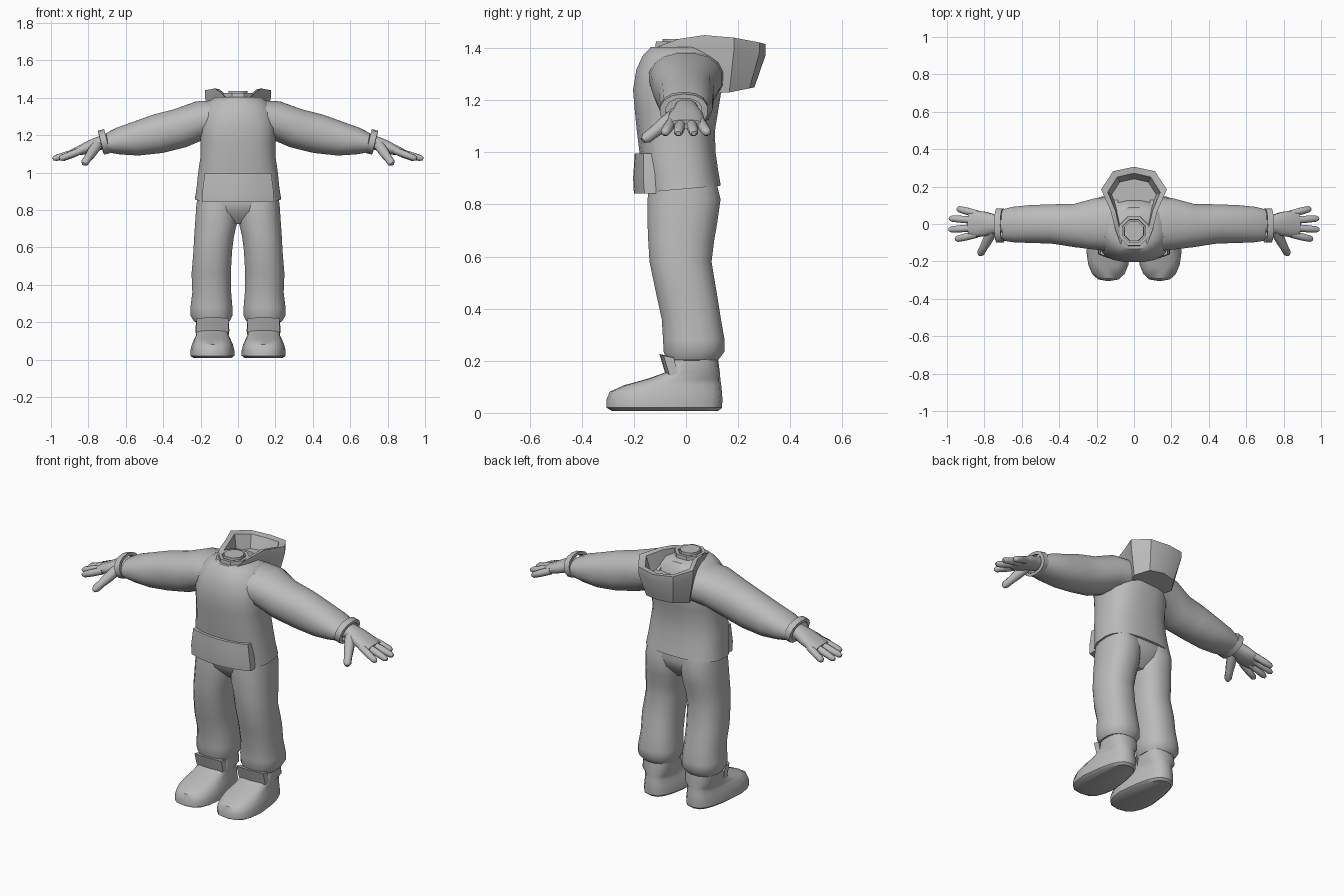
import bpy, bmesh, math
from mathutils import Vector

if "Cube" in bpy.data.objects:
    bpy.data.objects.remove(bpy.data.objects["Cube"])

cloth = bpy.data.materials.new("plain grey")
cloth.diffuse_color = (0.5, 0.5, 0.5, 1)
cloth.use_nodes = True
cloth.node_tree.nodes["Principled BSDF"].inputs["Base Color"].default_value = cloth.diffuse_color


def finish(name, bm, mirror=False, angle=42):
    bmesh.ops.recalc_face_normals(bm, faces=bm.faces)
    me = bpy.data.meshes.new(name)
    bm.to_mesh(me)
    bm.free()
    me.materials.append(cloth)
    ob = bpy.data.objects.new(name, me)
    bpy.context.collection.objects.link(ob)
    bpy.ops.object.select_all(action='DESELECT')
    ob.select_set(True)
    bpy.context.view_layer.objects.active = ob
    bpy.ops.object.shade_smooth_by_angle(angle=math.radians(angle))
    if mirror:
        ob.modifiers.new("mirror", 'MIRROR').use_mirror_merge = False
    return ob


def skin(bm, rings, closed=False):
    """Bridge point rings; cap both ends unless the loft is closed."""
    vs = [[bm.verts.new(p) for p in r] for r in rings]
    n = len(vs[0])
    pairs = list(zip(vs, vs[1:])) + ([(vs[-1], vs[0])] if closed else [])
    for a, b in pairs:
        for i in range(n):
            j = (i + 1) % n
            bm.faces.new((a[i], a[j], b[j], b[i]))
    if not closed:
        bm.faces.new(vs[0])
        bm.faces.new(vs[-1])


def oval(c, u, v, n=16, e=1.0):
    """Rounded outline spanned by u and v; e below 1 is boxier."""
    pts = []
    for i in range(n):
        t = 2 * math.pi * (i + 0.5) / n
        a, b = math.cos(t), math.sin(t)
        pts.append(Vector(c) + Vector(u) * math.copysign(abs(a) ** e, a)
                   + Vector(v) * math.copysign(abs(b) ** e, b))
    return pts


def flat(x0, x1, y0, y1, z, n=16, e=0.8):
    return oval(((x0 + x1) / 2, (y0 + y1) / 2, z), ((x1 - x0) / 2, 0, 0),
                (0, (y1 - y0) / 2, 0), n, e)


def tube(bm, stations, n=8, e=1.0):
    """Tube through (centre, y radius, upright radius), square to its path."""
    pts = [Vector(s[0]) for s in stations]
    rings = []
    for i, (c, ry, rv) in enumerate(stations):
        d = (pts[min(i + 1, len(pts) - 1)] - pts[max(i - 1, 0)]).normalized()
        up = (Vector((0, 0, 1)) - d * d.z).normalized()
        rings.append(oval(c, d.cross(up) * ry, up * rv, n, e))
    skin(bm, rings)


# sweater body with a hem rising to the back
bm = bmesh.new()
rings = []
for z, w, y0, y1 in [(.86, .232, -.16, .135), (.93, .222, -.17, .125), (1.0, .215, -.18, .115),
                     (1.08, .203, -.19, .112), (1.16, .203, -.198, .125), (1.24, .205, -.205, .138),
                     (1.32, .20, -.192, .135), (1.375, .165, -.165, .12), (1.405, .12, -.135, .09)]:
    rings.append(flat(-w, w, y0, y1, z, 20, .75 if z < 1.3 else .9))
for p in rings[0]:
    p.z += .09 * p.y
skin(bm, rings)
finish("sweater_body", bm)

# curved front pocket
bm = bmesh.new()
rings = []
for z, w, y in [(.842, .192, -.2), (.9, .19, -.203), (.995, .178, -.197)]:
    xs = [w * k / 4 for k in range(-4, 5)]
    rings.append([Vector((x, y + 1.1 * x * x, z)) for x in xs] +
                 [Vector((x, y + .045 + 1.1 * x * x, z)) for x in reversed(xs)])
skin(bm, rings)
finish("front_pocket", bm)

# sleeves
bm = bmesh.new()
tube(bm, [((.08, 0, 1.29), .15, .10), ((.2, 0, 1.28), .14, .105), ((.31, -.008, 1.237), .118, .108),
          ((.43, 0, 1.207), .107, .107), ((.55, 0, 1.18), .103, .092), ((.64, -.003, 1.168), .097, .073),
          ((.70, -.006, 1.158), .085, .052)], 16, .9)
finish("sleeves", bm, True)

# sleeve cuffs
bm = bmesh.new()
d, up = Vector((.97, 0, -.24)), Vector((.24, 0, .97))
rings = []
for t, s in [(-.016, .75), (-.018, 1), (.016, 1), (.018, .75)]:
    rings.append(oval(Vector((.717, -.008, 1.164)) + d * t, (0, .093 * s, 0), up * .066 * s, 14, .9))
skin(bm, rings, True)
finish("sleeve_cuffs", bm, True)

# hands: palm, four fingers and a thumb
bm = bmesh.new()
tube(bm, [((.68, 0, 1.168), .045, .04), ((.74, 0, 1.157), .05, .038), ((.79, 0, 1.14), .066, .034),
          ((.845, 0, 1.118), .073, .027), ((.885, 0, 1.108), .062, .018)], 12, .85)
for y0, y1, tip in [(.055, .082, .945), (.019, .03, .988), (-.019, -.03, .99), (-.055, -.082, .955)]:
    a, b = Vector((.84, y0, 1.117)), Vector((tip, y1, 1.073))
    tube(bm, [(a, .02, .02), (a.lerp(b, .5), .021, .02), (a.lerp(b, .9), .018, .017), (b, .009, .009)])
a, b = Vector((.755, -.035, 1.145)), Vector((.825, -.165, 1.045))
tube(bm, [(a, .03, .03), (a.lerp(b, .4), .028, .028), (a.lerp(b, .65), .023, .023),
          (a.lerp(b, .9), .022, .022), (b, .011, .011)])
finish("hands", bm, True, 60)

# trouser seat between the legs
bm = bmesh.new()
skin(bm, [flat(-w, w, y0, y1, z) for z, w, y0, y1 in
          [(.93, .2, -.14, .11), (.84, .215, -.148, .128), (.79, .17, -.14, .115), (.725, .07, -.08, .06)]])
finish("trouser_seat", bm)

# trouser legs, gathered at the ankle
bm = bmesh.new()
skin(bm, [flat(x0, x1, y0, y1, z, 16, .85) for z, x0, x1, y0, y1 in
          [(.9, .0, .215, -.14, .115), (.82, .0, .225, -.15, .135), (.73, .003, .231, -.15, .122),
           (.66, .02, .236, -.147, .11), (.58, .03, .24, -.142, .1), (.46, .037, .25, -.117, .12),
           (.36, .035, .246, -.095, .136), (.28, .028, .256, -.09, .15), (.235, .028, .256, -.088, .15),
           (.203, .045, .236, -.075, .125), (.2, .07, .21, -.05, .1)]])
finish("trouser_legs", bm, True)

# shoes, narrower at the heel
bm = bmesh.new()
rings = []
for z, w, y0, y1 in [(.008, .102, -.285, .125), (.02, .119, -.306, .138), (.05, .119, -.306, .14),
                     (.082, .112, -.292, .138), (.107, .104, -.235, .135), (.13, .098, -.15, .132),
                     (.155, .092, -.08, .13), (.23, .086, -.065, .12)]:
    r = flat(-w, w, y0, y1, z, 18, .72)
    for p in r:
        p.x = .137 + p.x * (1 - .25 * max(0, min(1, (p.y + .15) / .25)) * (z < .15))
    rings.append(r)
skin(bm, rings)
finish("shoes", bm, True)

# shoe tongues: slanted, slightly bowed slabs
bm = bmesh.new()
rings = []
for k in range(-2, 3):
    x, s = .137 + k * .043, k * k * .004
    rings.append([Vector((x, y + s, z - s * .4)) for y, z in
                  [(-.102, .226), (-.062, .218), (-.045, .142), (-.08, .152)]])
skin(bm, rings)
finish("shoe_tongues", bm, True, 30)

# lowered hood: outer pouch, rim and hollow inside
half = [(0, -.142, 1.375), (.07, -.11, 1.405), (.1, -.03, 1.435), (.125, .07, 1.45),
        (.176, .185, 1.44), (.112, .282, 1.422), (0, .306, 1.415)]
rim = half + [(-x, y, z) for x, y, z in half[-2:0:-1]]


def hood_ring(sx, sy, z=None, dz=0):
    return [Vector((x * sx, .09 + (y - .09) * sy, z if z else h + dz)) for x, y, h in rim]


bm = bmesh.new()
low = hood_ring(.78, .8, 1.225)
for p in low:
    p.z += max(0, p.y - .14) * .2
skin(bm, [low, hood_ring(1, 1, dz=-.04), hood_ring(1, 1), hood_ring(.8, .84, dz=-.005),
          hood_ring(.68, .7, 1.345)])
finish("hood", bm, angle=35)

# collar ring and neck stump
bm = bmesh.new()
c = (0, -.038, 0)
skin(bm, [flat(-r, r, c[1] - r, c[1] + r, z, 8, 1) for r, z in
          [(.088, 1.37), (.084, 1.425), (.066, 1.425), (.064, 1.37)]], True)
finish("collar", bm, angle=35)
bm = bmesh.new()
skin(bm, [flat(-r, r, c[1] - r, c[1] + r, z, 8, 1) for r, z in [(.06, 1.3), (.056, 1.435)]])
finish("neck", bm, angle=50)
